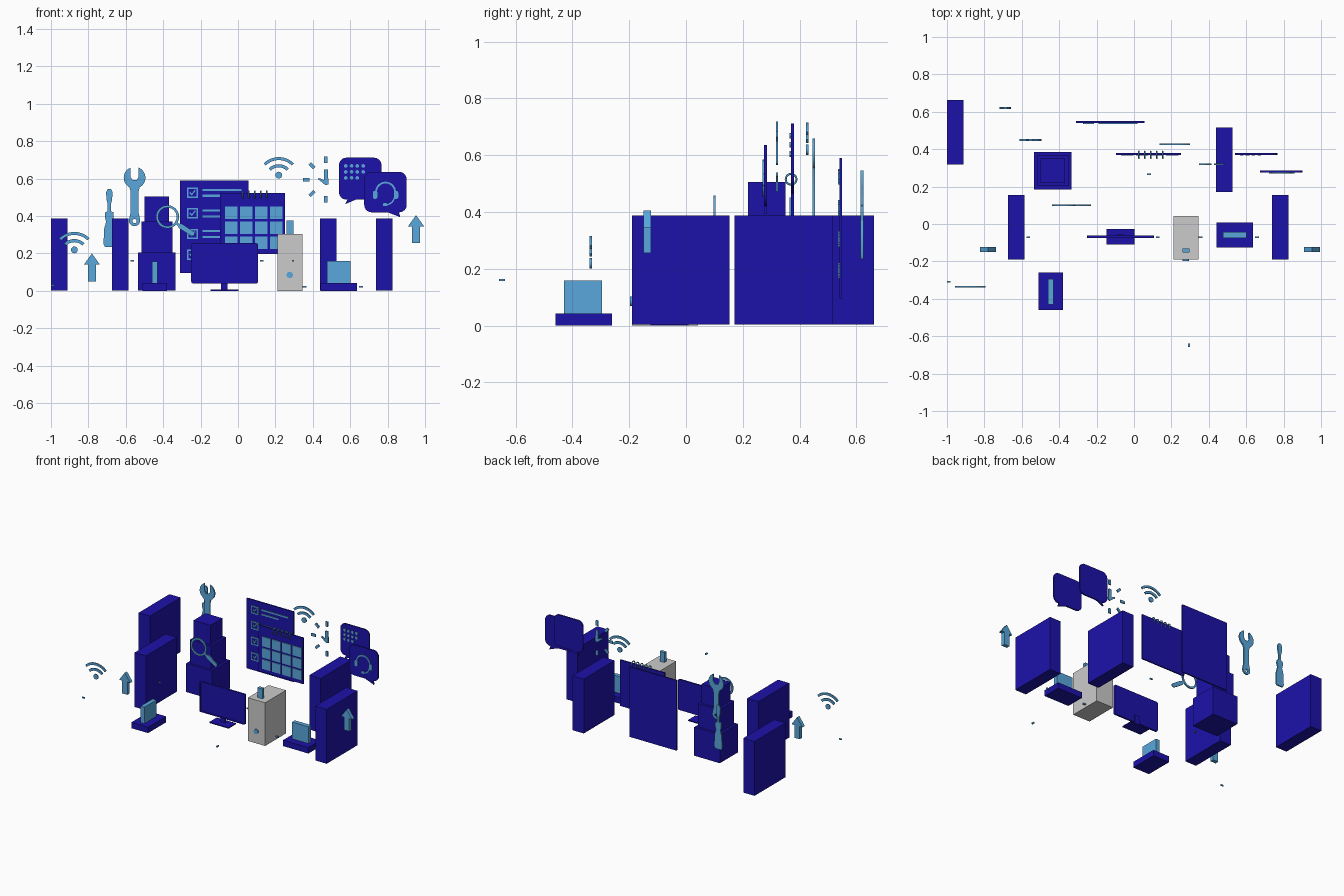
import bpy, math
from math import sin, cos, pi, radians


def material(name, rgb):
    m = bpy.data.materials.new(name)
    m.diffuse_color = (*rgb, 1)
    return m


NAVY = material("navy", (0.012, 0.006, 0.40))
SKY = material("sky", (0.10, 0.39, 0.72))


def finish(ob, name, mat):
    ob.name = name
    if mat:
        ob.data.materials.append(mat)
    return ob


def box(name, x, y, z, mat=NAVY, bevel=0):
    # box from (min, max) ranges
    bpy.ops.mesh.primitive_cube_add(size=1, location=[(r[0] + r[1]) / 2 for r in (x, y, z)])
    ob = bpy.context.object
    ob.scale = [r[1] - r[0] for r in (x, y, z)]
    bpy.ops.object.transform_apply(location=False, rotation=False, scale=True)
    if bevel:
        b = ob.modifiers.new("bevel", 'BEVEL')
        b.width, b.segments = bevel, 2
    return finish(ob, name, mat)


def plate(name, outlines, y, thick=0.008, mat=SKY):
    # filled outlines in x/z (inner outlines become holes), extruded along y
    cu = bpy.data.curves.new(name, 'CURVE')
    cu.dimensions, cu.fill_mode, cu.extrude = '2D', 'BOTH', thick / 2
    for pts in outlines:
        s = cu.splines.new('POLY')
        s.points.add(len(pts) - 1)
        for p, (px, pz) in zip(s.points, pts):
            p.co = (px, pz, 0, 1)
        s.use_cyclic_u = True
    ob = bpy.data.objects.new(name, cu)
    bpy.context.collection.objects.link(ob)
    ob.location.y, ob.rotation_euler.x = y, pi / 2
    bpy.ops.object.select_all(action='DESELECT')
    ob.select_set(True)
    bpy.context.view_layer.objects.active = ob
    bpy.ops.object.convert(target='MESH')
    ob = bpy.context.object
    bpy.ops.object.shade_smooth_by_angle()
    return finish(ob, name, mat)


def arc(cx, cz, r, a0, a1, n=16):
    return [(cx + r * cos(radians(a0 + (a1 - a0) * i / n)),
             cz + r * sin(radians(a0 + (a1 - a0) * i / n))) for i in range(n + 1)]


def circle(cx, cz, r, n=24):
    return arc(cx, cz, r, 0, 360, n)[:-1]


def band(cx, cz, r0, r1, a0, a1):
    return arc(cx, cz, r1, a0, a1) + arc(cx, cz, r0, a1, a0)


def rect(x0, x1, z0, z1):
    return [(x0, z0), (x1, z0), (x1, z1), (x0, z1)]


def round_rect(x0, x1, z0, z1, r, tail=()):
    return (arc(x1 - r, z0 + r, r, 270, 360, 8) + arc(x1 - r, z1 - r, r, 0, 90, 8)
            + arc(x0 + r, z1 - r, r, 90, 180, 8) + arc(x0 + r, z0 + r, r, 180, 270, 8) + list(tail))


def bar(cx, cz, angle, length, width):
    # rectangle centred at a point, turned by an angle
    c, s = cos(radians(angle)), sin(radians(angle))
    return [(cx + u * c - v * s, cz + u * s + v * c) for u, v in
            rect(-length / 2, length / 2, -width / 2, width / 2)]


# four tall partition slabs
for i, (x, y) in enumerate([(-0.955, 0.49), (-0.63, -0.018), (0.482, 0.343), (0.782, -0.018)]):
    box(f"partition_{i + 1}", (x - 0.044, x + 0.044), (y - 0.172, y + 0.172), (0.003, 0.387))

# stepped tower of boxes
for i, (h, z0, z1) in enumerate([(0.1, 0.003, 0.205), (0.083, 0.205, 0.37), (0.066, 0.37, 0.505)]):
    box(f"stacked_box_{i + 1}", (-0.434 - h, -0.434 + h), (0.285 - h, 0.285 + h), (z0, z1))

# two docks with upright panels
box("dock_base_left", (-0.51, -0.38), (-0.46, -0.26), (0, 0.042))
box("dock_panel_left", (-0.46, -0.43), (-0.43, -0.295), (0.042, 0.158), SKY)
box("dock_base_right", (0.44, 0.637), (-0.125, 0.008), (0, 0.042))
box("dock_panel_right", (0.475, 0.602), (-0.075, -0.044), (0.042, 0.16), SKY)

# grey computer tower
box("computer_case", (0.21, 0.345), (-0.19, 0.042), (0, 0.305), None)
plate("power_button", [circle(0.277, 0.085, 0.017)], -0.192, 0.01)
box("case_top_block", (0.26, 0.296), (-0.152, -0.13), (0.305, 0.375), SKY)

# monitor
plate("monitor_back", [round_rect(-0.25, 0.107, 0.04, 0.255, 0.01)], -0.067, 0.01, NAVY)
plate("monitor_bezel", [round_rect(-0.25, 0.107, 0.04, 0.255, 0.01),
                        rect(-0.24, 0.097, 0.05, 0.245)], -0.073, 0.004, NAVY)
box("monitor_neck", (-0.09, -0.055), (-0.066, -0.054), (0.005, 0.09))
box("monitor_foot", (-0.146, 0.003), (-0.11, -0.028), (0, 0.008))

# checklist board
plate("checklist_board", [rect(-0.31, 0.057, 0.095, 0.59)], 0.545, 0.01, NAVY)
boxes, lines, ticks = [], [], []
for i in range(4):
    z = 0.524 - 0.11 * i
    boxes += [rect(-0.272, -0.215, z - 0.028, z + 0.028), rect(-0.264, -0.223, z - 0.02, z + 0.02)]
    ticks.append([(-0.26, z), (-0.247, z - 0.014), (-0.226, z + 0.012),
                  (-0.231, z + 0.017), (-0.247, z - 0.004), (-0.255, z + 0.005)])
    lines += [rect(-0.19, 0.02, z + 0.01, z + 0.021), rect(-0.19, -0.06, z - 0.021, z - 0.01)]
plate("checkbox_frames", boxes, 0.538, 0.006)
plate("check_marks", ticks, 0.538, 0.006)
plate("checklist_lines", lines, 0.538, 0.006)

# calendar
plate("calendar_board", [rect(-0.097, 0.25, 0.197, 0.522)], 0.375, 0.01, NAVY)
plate("calendar_cells", [rect(x - 0.034, x + 0.034, z - 0.034, z + 0.034)
                         for x in (-0.036, 0.044, 0.124, 0.205)
                         for z in (0.417, 0.337, 0.257)], 0.368, 0.006)
for i in range(5):
    bpy.ops.mesh.primitive_torus_add(major_radius=0.019, minor_radius=0.0035, major_segments=20,
                                     minor_segments=8, location=(0.026 + 0.032 * i, 0.37, 0.515),
                                     rotation=(0, pi / 2, 0))
    bpy.ops.object.shade_smooth()
    finish(bpy.context.object, f"calendar_ring_{i + 1}", SKY)

# magnifying glass
plate("magnifier_rim", [circle(-0.377, 0.396, 0.062, 32), circle(-0.377, 0.396, 0.049, 32)], 0.1)
plate("magnifier_neck", [bar(-0.32, 0.355, -36, 0.034, 0.014)], 0.1)
plate("magnifier_handle", [arc(-0.306, 0.346, 0.014, 54, 234, 8)
                           + arc(-0.245, 0.306, 0.014, -126, 54, 8)], 0.1)

# wrench
wx = -0.553
plate("wrench", [arc(wx, 0.605, 0.058, -62, 68, 14) + [(wx + 0.022, 0.61), (wx + 0.011, 0.592),
                 (wx - 0.011, 0.592), (wx - 0.022, 0.61)] + arc(wx, 0.605, 0.058, 112, 242, 14)
                 + [(wx - 0.021, 0.53), (wx - 0.021, 0.42)] + arc(wx, 0.376, 0.03, 170, 370, 14)
                 + [(wx + 0.021, 0.42), (wx + 0.021, 0.53)],
                 circle(wx, 0.373, 0.011)], 0.45, 0.01)

# screwdriver
half = [(0.009, 0.545), (0.018, 0.525), (0.014, 0.485), (0.009, 0.465), (0.009, 0.425),
        (0.022, 0.42), (0.024, 0.395), (0.017, 0.37), (0.028, 0.33), (0.031, 0.25), (0.024, 0.235)]
plate("screwdriver", [[(-0.688 + x, z) for x, z in half]
                      + [(-0.688 - x, z) for x, z in reversed(half)]], 0.62, 0.01)

# wireless signal icons
for name, x, y, z in [("signal_left", -0.875, -0.335, 0.2), ("signal_right", 0.218, 0.427, 0.6)]:
    plate(name, [band(x, z, 0.099, 0.115, 45, 135), band(x, z, 0.06, 0.077, 45, 135),
                 circle(x, z + 0.019, 0.018)], y)

# half clock face with hands
cx, cz = 0.47, 0.595
plate("clock_ticks", [bar(cx + 0.105 * cos(radians(a)), cz + 0.105 * sin(radians(a)), a, 0.035, 0.018)
                      for a in (90, 135, 180, 225, 270)], 0.32)
plate("clock_hands", [[(cx - 0.01, 0.65), (cx + 0.01, 0.65), (cx + 0.014, 0.57), (cx - 0.002, 0.565),
                       (cx - 0.043, 0.598), (cx - 0.038, 0.604), (cx - 0.01, 0.592)]], 0.32)

# speech bubbles
plate("dotted_bubble", [round_rect(0.54, 0.767, 0.488, 0.712, 0.04,
                                   [(0.585, 0.488), (0.572, 0.463), (0.63, 0.488)])], 0.375, 0.01, NAVY)
dots = [(i, j) for i in range(4) for j in range(3) if (i, j) != (3, 2)]
plate("bubble_dots", [circle(0.576 + 0.031 * i, 0.668 - 0.032 * j, 0.01, 12) for i, j in dots], 0.368, 0.006)
plate("headset_bubble", [round_rect(0.675, 0.902, 0.42, 0.636, 0.04,
                                    [(0.80, 0.42), (0.868, 0.394), (0.86, 0.42)])], 0.28, 0.01, NAVY)
hx, hz = 0.789, 0.528
plate("headset_band", [band(hx, hz, 0.046, 0.056, 0, 180)], 0.273, 0.006)
for s in (-1, 1):
    plate("headset_ear_cup", [round_rect(hx + s * 0.056 - 0.012, hx + s * 0.056 + 0.012,
                                         hz - 0.036, hz + 0.006, 0.009)], 0.273, 0.007)
plate("headset_boom", [band(hx, hz - 0.02, 0.044, 0.052, -90, -10)], 0.273, 0.006)
plate("headset_microphone", [round_rect(hx - 0.015, hx + 0.009, 0.453, 0.469, 0.007)], 0.273, 0.007)

# thick upward arrows
for name, x, z in [("arrow_left", -0.781, 0.05), ("arrow_right", 0.952, 0.255)]:
    plate(name, [[(x - 0.021, z), (x + 0.021, z), (x + 0.021, z + 0.09), (x + 0.043, z + 0.09),
                  (x, z + 0.15), (x - 0.043, z + 0.09), (x - 0.021, z + 0.09)]], -0.136, 0.026)

# small floating markers
for i, (x, y, z, along_x) in enumerate([(-0.99, -0.31, 0.03, 1), (-0.565, -0.07, 0.16, 1),
                                        (0.127, -0.07, 0.16, 1), (0.08, 0.265, 0.16, 1),
                                        (0.295, -0.648, 0.16, 0), (0.355, -0.07, 0.022, 1),
                                        (0.658, -0.07, 0.022, 1)]):
    a, b = (0.01, 0.004) if along_x else (0.005, 0.01)
    box(f"marker_{i + 1}", (x - a, x + a), (y - b, y + b), (z - 0.004, z + 0.004), SKY)
